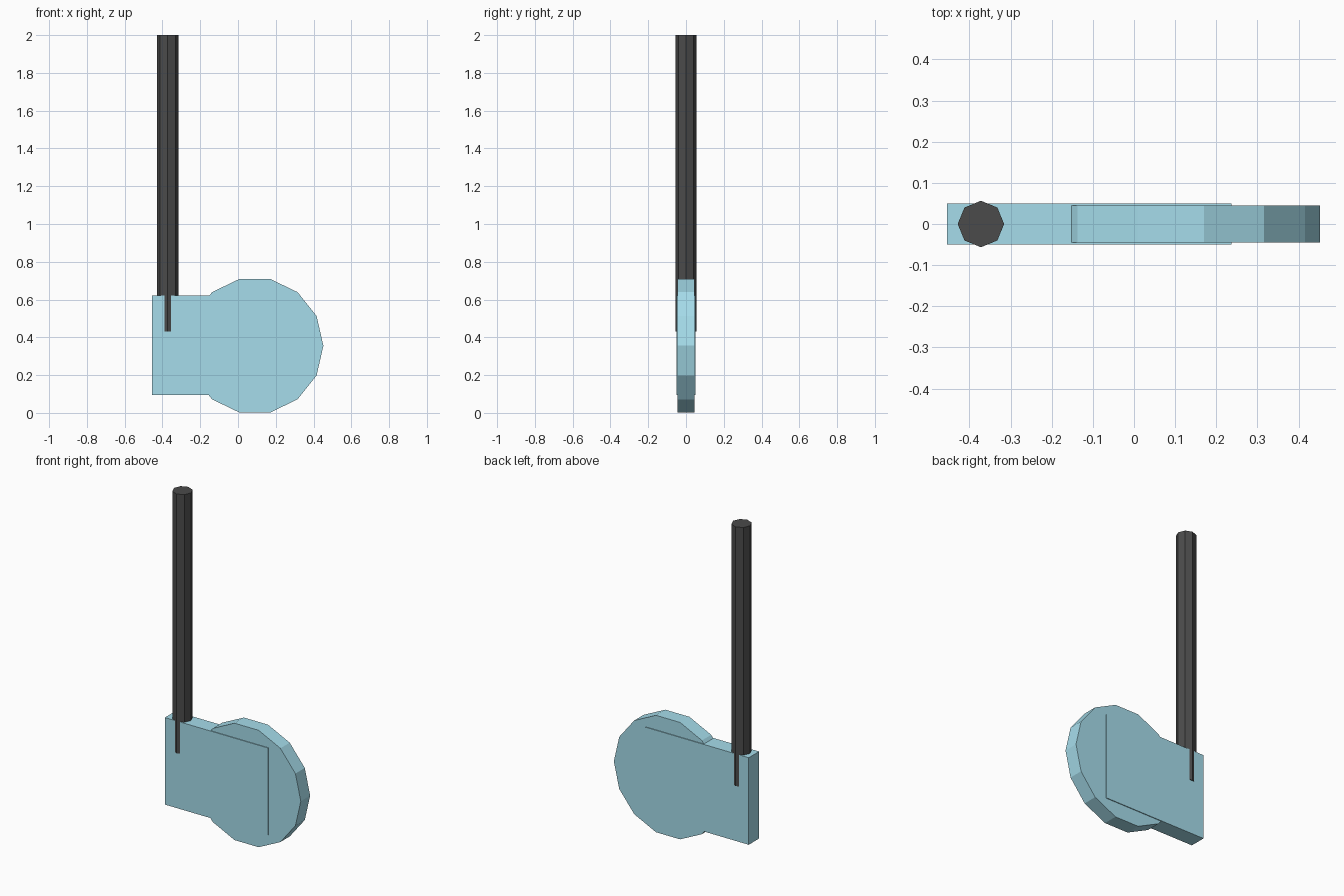
import bpy
from math import radians

if "Cube" in bpy.data.objects:
    bpy.data.objects.remove(bpy.data.objects["Cube"])


def material(name, color):
    mat = bpy.data.materials.new(name)
    mat.diffuse_color = color
    mat.use_nodes = True
    mat.node_tree.nodes["Principled BSDF"].inputs["Base Color"].default_value = mat.diffuse_color
    return mat


def finish(name, mat):
    obj = bpy.context.object
    obj.name = name
    obj.data.materials.append(mat)
    return obj


def cylinder(name, mat, sides, radius, depth, location, first_vertex=0, tip=0):
    # Blender's first cylinder vertex lies on +Y; spin the mesh so it lies on +X
    bpy.ops.mesh.primitive_cylinder_add(vertices=sides, radius=radius, depth=depth)
    obj = finish(name, mat)
    obj.rotation_euler = (radians(tip), 0, radians(first_vertex))
    bpy.ops.object.transform_apply(location=False, rotation=True, scale=False)
    obj.location = location
    return obj


glass = material("pale_blue", (0.38, 0.72, 0.83, 0.85))
dark = material("dark_grey", (0.07, 0.07, 0.07, 1))

# Rectangular blade body
bpy.ops.mesh.primitive_cube_add(size=1, location=(-0.109, 0, 0.358))
body = finish("blade_body", glass)
body.scale = (0.692, 0.099, 0.527)
bpy.ops.object.transform_apply(location=False, rotation=False, scale=True)

# Round blade end, a 14-sided disc slightly thinner than the body
disc = cylinder("blade_disc", glass, 14, 0.363, 0.0895, (0.089, 0, 0.3555), tip=0)
disc.rotation_euler = (radians(90), radians(90), 0)

# Octagonal shaft sunk into the body
cylinder("shaft", dark, 8, 0.0565, 1.57, (-0.372, 0, 1.215))
